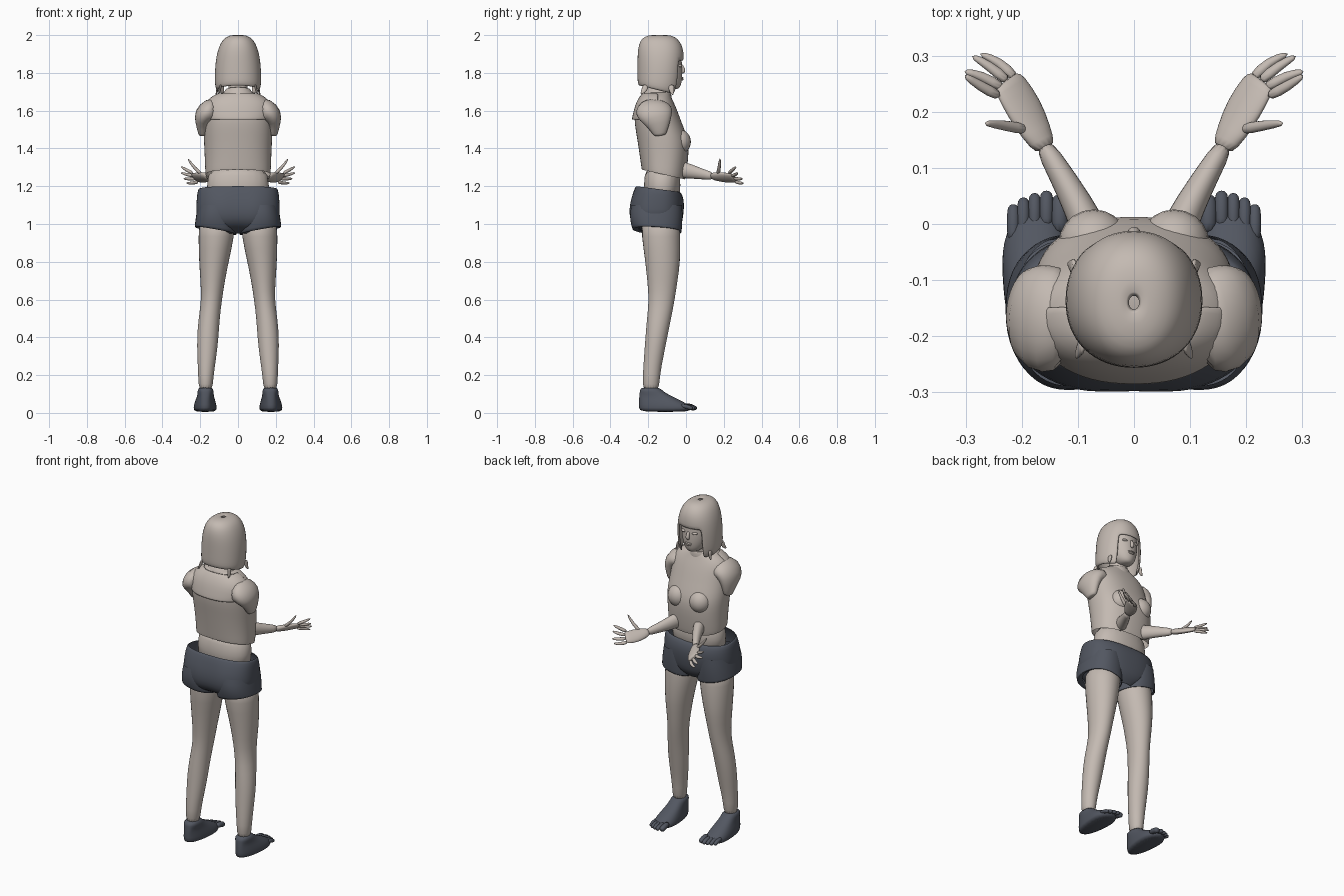
import bpy, bmesh, math
from mathutils import Vector

cube = bpy.data.objects.get("Cube")
if cube:
    bpy.data.objects.remove(cube)


def material(name, rgb):
    m = bpy.data.materials.new(name)
    m.use_nodes = True
    m.diffuse_color = (*rgb, 1)
    b = m.node_tree.nodes["Principled BSDF"]
    b.inputs["Base Color"].default_value = (*rgb, 1)
    b.inputs["Roughness"].default_value = 0.8
    return m


BEIGE = material("warm beige", (0.55, 0.49, 0.445))
SLATE = material("dark slate", (0.085, 0.095, 0.12))


def finish(name, bm, mat, mirror=False, thick=0, sub=1):
    """Turn a bmesh into a smooth shaded object with its modifiers."""
    bmesh.ops.recalc_face_normals(bm, faces=bm.faces)
    me = bpy.data.meshes.new(name)
    bm.to_mesh(me)
    bm.free()
    me.materials.append(mat)
    ob = bpy.data.objects.new(name, me)
    bpy.context.collection.objects.link(ob)
    for p in me.polygons:
        p.use_smooth = True
    if mirror:
        ob.modifiers.new("Mirror", 'MIRROR').use_clip = False
    if thick:
        s = ob.modifiers.new("Solidify", 'SOLIDIFY')
        s.thickness = thick
        s.offset = -1
    if sub:
        m = ob.modifiers.new("Subdivision", 'SUBSURF')
        m.levels = m.render_levels = sub
    return ob


def skin_rings(bm, rings, caps):
    """Bridge rings of points with quads."""
    vs = [[bm.verts.new(p) for p in r] for r in rings]
    n = len(vs[0])
    for a, b in zip(vs, vs[1:]):
        for i in range(n):
            j = (i + 1) % n
            bm.faces.new((a[i], a[j], b[j], b[i]))
    if caps:
        bm.faces.new(vs[0])
        bm.faces.new(vs[-1])


def loft(name, rings, mat, p=2.0, n=24, caps=True, keep=None, warp=None, **kw):
    """Rings are (z, x_min, x_max, y_back, y_front[, tilt_x, tilt_y])."""
    out = []
    for z, x0, x1, y0, y1, *tilt in rings:
        tx, ty = tilt or (0, 0)
        ring = []
        for i in range(n):
            a = 2 * math.pi * (i + 0.5) / n
            c, s = math.cos(a), math.sin(a)
            c = math.copysign(abs(c) ** (2 / p), c)
            s = math.copysign(abs(s) ** (2 / p), s)
            ring.append(Vector(((x0 + x1) / 2 + c * (x1 - x0) / 2,
                                (y0 + y1) / 2 + s * (y1 - y0) / 2,
                                z + tx * c + ty * s)))
        out.append(ring)
    bm = bmesh.new()
    skin_rings(bm, out, caps)
    if warp:
        for v in bm.verts:
            warp(v.co)
    if keep:
        bad = [f for f in bm.faces if not keep(f.calc_center_median())]
        bmesh.ops.delete(bm, geom=bad, context='FACES')
    return finish(name, bm, mat, **kw)


def sym(rings):
    """Centred rings: (z, half_width, ...) to (z, x_min, x_max, ...)."""
    return [(r[0], -r[1], r[1], *r[2:]) for r in rings]


def limb(bm, pts, side, n=10):
    """Tube through (x, y, z, radius_along_side, radius_across)."""
    ps = [Vector(p[:3]) for p in pts]
    rings = []
    for i, p in enumerate(pts):
        t = (ps[min(i + 1, len(ps) - 1)] - ps[max(i - 1, 0)]).normalized()
        a = Vector(side)
        a = (a - t * a.dot(t)).normalized()
        b = t.cross(a)
        rings.append([ps[i] + a * p[3] * math.cos(k * math.tau / n)
                      + b * p[4] * math.sin(k * math.tau / n) for k in range(n)])
    skin_rings(bm, rings, True)


def limbs(name, paths, mat, side, n=10, **kw):
    bm = bmesh.new()
    for pts in paths:
        limb(bm, pts, side, n)
    return finish(name, bm, mat, **kw)


def blob(name, centre, size, mat, mirror=False):
    bm = bmesh.new()
    bmesh.ops.create_uvsphere(bm, u_segments=20, v_segments=12, radius=1)
    for v in bm.verts:
        v.co = Vector(v.co[i] * size[i] + centre[i] for i in range(3))
    return finish(name, bm, mat, mirror, sub=0)


# Legs
loft("legs", [
    (1.04, 0.012, 0.208, -0.24, -0.03), (0.94, 0.016, 0.212, -0.238, -0.028),
    (0.80, 0.048, 0.208, -0.217, -0.028), (0.70, 0.068, 0.200, -0.207, -0.043),
    (0.60, 0.084, 0.195, -0.197, -0.058), (0.50, 0.096, 0.210, -0.208, -0.078),
    (0.40, 0.102, 0.219, -0.216, -0.098), (0.30, 0.113, 0.216, -0.223, -0.118),
    (0.20, 0.129, 0.212, -0.230, -0.138), (0.10, 0.135, 0.208, -0.230, -0.142),
], BEIGE, n=16, mirror=True)


# Socked feet, narrower at the heel
def heel_taper(co):
    if co.z < 0.09:
        co.x = 0.174 + (co.x - 0.174) * (0.78 + 0.26 * min(1, max(0, (co.y + 0.24) / 0.2)))


loft("socks", [
    (0.138, 0.131, 0.213, -0.243, -0.138), (0.11, 0.129, 0.214, -0.245, -0.12),
    (0.085, 0.122, 0.222, -0.248, -0.055, 0, -0.006),
    (0.055, 0.114, 0.234, -0.25, 0.01, 0, -0.008),
    (0.025, 0.110, 0.238, -0.25, 0.035), (0.004, 0.114, 0.234, -0.245, 0.025),
], SLATE, p=2.4, mirror=True, warp=heel_taper)
toes = [(0.132, 0.050, 0.017), (0.156, 0.058, 0.013), (0.177, 0.054, 0.012),
        (0.197, 0.046, 0.012), (0.215, 0.034, 0.012)]
limbs("toes", [[(x, y - 0.07, 0.038, r, r), (x, y - 0.03, 0.034, r, r),
                (x, y - 0.01, 0.026, r, r), (x, y, 0.02, r * .7, r * .7)]
               for x, y, r in toes], SLATE, (1, 0, 0), mirror=True)


# Shorts with a shallow cleft at the back
def cleft(co):
    if co.y < -0.2 and co.z < 1.17:
        co.y += 0.022 * math.exp(-(co.x / 0.03) ** 2)


loft("shorts", sym([
    (1.185, 0.205, -0.262, -0.035, 0, -0.015), (1.183, 0.214, -0.27, -0.026, 0, -0.015),
    (1.13, 0.220, -0.298, -0.010), (1.08, 0.222, -0.306, -0.010),
    (1.03, 0.222, -0.304, -0.016), (0.985, 0.16, -0.285, -0.025),
    (0.95, 0.06, -0.22, -0.06)]), SLATE, p=2.5, n=32, caps=False, warp=cleft)
loft("shorts_legs", [
    (1.10, 0.015, 0.212, -0.29, -0.02), (1.04, 0.006, 0.224, -0.302, -0.016),
    (0.968, 0.006, 0.230, -0.286, -0.022, 0.02, -0.008),
    (0.962, 0.006, 0.231, -0.283, -0.024, 0.02, -0.008),
    (0.968, 0.016, 0.212, -0.25, -0.028, 0.02, -0.008),
], SLATE, p=2.3, caps=False, mirror=True)

# Waist and cropped top
loft("waist", sym([(1.10, 0.17, -0.23, -0.03), (1.20, 0.165, -0.222, -0.03),
                   (1.32, 0.16, -0.222, -0.025)]), BEIGE, p=2.2)
TORSO = [
    (1.262, 0.172, -0.234, -0.004, 0, -0.026), (1.272, 0.174, -0.236, 0.0, 0, -0.024),
    (1.34, 0.176, -0.242, 0.012), (1.42, 0.180, -0.254, 0.016),
    (1.47, 0.182, -0.262, 0.004), (1.53, 0.180, -0.272, -0.020),
    (1.58, 0.178, -0.274, -0.038), (1.63, 0.176, -0.264, -0.058),
    (1.665, 0.150, -0.246, -0.075), (1.69, 0.100, -0.226, -0.085),
    (1.70, 0.065, -0.21, -0.09)]
loft("top", sym(TORSO), BEIGE, p=2.3, n=32, caps=False)
blob("bust", (0.072, -0.034, 1.435), (0.062, 0.06, 0.065), BEIGE, mirror=True)

# Back yoke lying over the top
loft("back_yoke", sym([(1.552, 0.176, -0.288, -0.03), (1.575, 0.181, -0.283, -0.04),
                       (1.63, 0.180, -0.270, -0.055), (1.668, 0.154, -0.251, -0.07),
                       (1.695, 0.102, -0.230, -0.08)]),
     BEIGE, p=2.3, n=32, caps=False, keep=lambda c: c.y < -0.15, thick=0.006)

# Neck and collar
loft("neck", sym([(1.64, 0.062, -0.205, -0.085), (1.70, 0.052, -0.19, -0.085),
                  (1.80, 0.052, -0.19, -0.08)]), BEIGE, n=16)
loft("collar", sym([(1.675, 0.092, -0.228, -0.075, 0, -0.012),
                    (1.70, 0.074, -0.212, -0.078, 0, -0.012),
                    (1.715, 0.064, -0.202, -0.08, 0, -0.012)]),
     BEIGE, caps=False, thick=0.006)

# Shoulder stubs
limbs("sleeves", [[(0.11, -0.175, 1.60, 0.085, 0.07), (0.150, -0.172, 1.605, 0.102, 0.066),
                   (0.184, -0.160, 1.575, 0.096, 0.058), (0.190, -0.145, 1.53, 0.065, 0.036),
                   (0.186, -0.138, 1.475, 0.036, 0.024), (0.185, -0.137, 1.468, 0.03, 0.02)]],
      BEIGE, (0, 1, 0), n=14, mirror=True)

# Forearms, open hands and fingers
limbs("forearms", [[(0.072, -0.026, 1.288, 0.045, 0.033), (0.075, -0.02, 1.287, 0.046, 0.034),
                    (0.100, 0.035, 1.276, 0.038, 0.029), (0.134, 0.095, 1.262, 0.027, 0.022),
                    (0.164, 0.145, 1.252, 0.022, 0.018)]],
      BEIGE, (0, 0, 1), n=12, mirror=True)
ACROSS = (0.5, -0.5, 0.55)
limbs("palms", [[(0.155, 0.13, 1.254, 0.022, 0.017), (0.175, 0.165, 1.25, 0.034, 0.017),
                 (0.195, 0.205, 1.246, 0.042, 0.016), (0.222, 0.25, 1.244, 0.038, 0.013),
                 (0.228, 0.257, 1.244, 0.032, 0.01)]],
      BEIGE, ACROSS, n=12, mirror=True)
fingers = [((0.236, 0.226, 1.268), (0.278, 0.248, 1.288), (0.303, 0.266, 1.305)),
           ((0.230, 0.240, 1.254), (0.274, 0.266, 1.262), (0.304, 0.272, 1.272)),
           ((0.222, 0.252, 1.240), (0.260, 0.284, 1.238), (0.290, 0.300, 1.240)),
           ((0.210, 0.258, 1.224), (0.240, 0.290, 1.216), (0.276, 0.304, 1.216)),
           ((0.188, 0.168, 1.260), (0.232, 0.176, 1.296), (0.268, 0.180, 1.350))]
limbs("fingers", [[(*a, 0.013, 0.011), (*b, 0.010, 0.009), (*c, 0.006, 0.005)]
                  for a, b, c in fingers], BEIGE, ACROSS, n=8, mirror=True)

# Head and face
loft("head", sym([(1.712, 0.022, -0.10, -0.045), (1.724, 0.044, -0.13, -0.030),
                  (1.75, 0.066, -0.17, -0.022), (1.79, 0.082, -0.20, -0.018),
                  (1.83, 0.090, -0.21, -0.020), (1.88, 0.094, -0.22, -0.022),
                  (1.93, 0.085, -0.21, -0.035), (1.96, 0.05, -0.18, -0.07)]), BEIGE)
limbs("nose", [[(0, -0.026, 1.845, 0.008, 0.008), (0, -0.016, 1.825, 0.010, 0.010),
                (0, -0.012, 1.808, 0.013, 0.011), (0, -0.022, 1.798, 0.010, 0.008)]],
      BEIGE, (1, 0, 0))
blob("eyes", (0.036, -0.033, 1.838), (0.017, 0.012, 0.008), BEIGE, mirror=True)
blob("upper_lip", (0, -0.023, 1.773), (0.022, 0.010, 0.005), BEIGE)
blob("lower_lip", (0, -0.023, 1.765), (0.018, 0.010, 0.006), BEIGE)

# Bobbed hair with a fringe, open around the face
HAIR = [(2.002, 0.008, -0.15, -0.13), (1.999, 0.045, -0.205, -0.075),
        (1.982, 0.076, -0.235, -0.045), (1.95, 0.096, -0.25, -0.022),
        (1.91, 0.110, -0.256, -0.012), (1.865, 0.118, -0.257, -0.010),
        (1.82, 0.122, -0.257, -0.012), (1.77, 0.123, -0.257, -0.016),
        (1.73, 0.122, -0.256, -0.025, 0, -0.015),
        (1.705, 0.114, -0.248, -0.04, 0, -0.025)]
loft("hair", sym(HAIR), BEIGE, p=2.15, n=32, caps=False, thick=0.012,
     keep=lambda c: not (c.z < 1.865 and c.y > -0.10 and abs(c.x) < 0.078))
# Loose lock tips under the bob
limbs("hair_tips", [[(0.105, -0.08, 1.74, 0.022, 0.008), (0.110, -0.075, 1.70, 0.014, 0.006),
                     (0.118, -0.07, 1.682, 0.003, 0.003)],
                    [(0.09, -0.21, 1.74, 0.022, 0.008), (0.098, -0.225, 1.70, 0.014, 0.006),
                     (0.104, -0.24, 1.688, 0.003, 0.003)]],
      BEIGE, (0, 1, 0), n=8, mirror=True)
